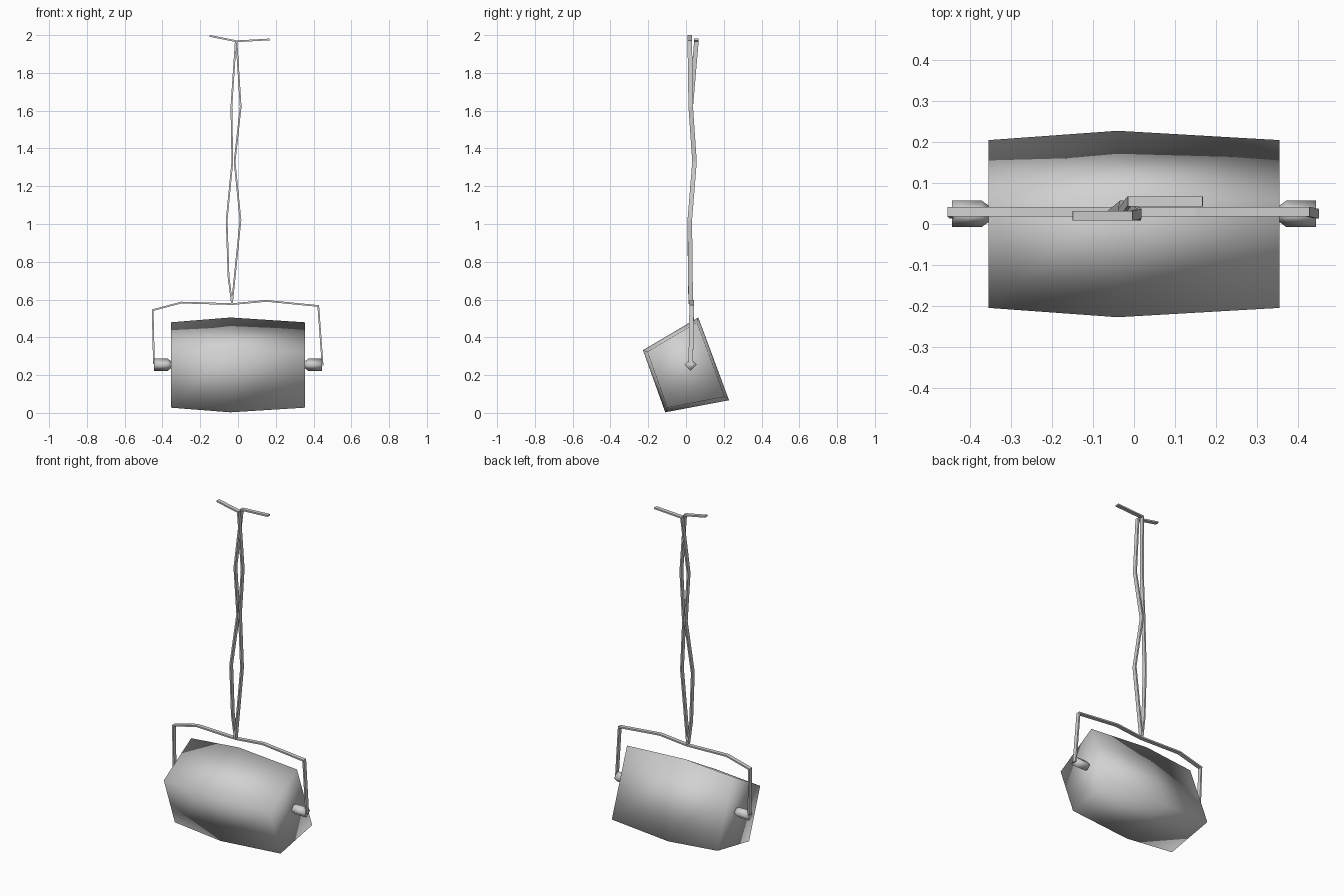
import bpy, bmesh
from mathutils import Vector

cube = bpy.data.objects.get("Cube")
if cube:
    bpy.data.objects.remove(cube, do_unlink=True)

grey = bpy.data.materials.new("plain_grey")
grey.use_nodes = True
grey.diffuse_color = (0.64, 0.64, 0.64, 1)
grey.node_tree.nodes["Principled BSDF"].inputs["Base Color"].default_value = (0.64, 0.64, 0.64, 1)


def loft(name, rings, smooth=True):
    """Skin a list of four-point rings and cap both ends."""
    bm = bmesh.new()
    loops = [[bm.verts.new(p) for p in ring] for ring in rings]
    for a, b in zip(loops, loops[1:]):
        for i in range(4):
            j = (i + 1) % 4
            bm.faces.new((a[i], a[j], b[j], b[i]))
    bm.faces.new(loops[0])
    bm.faces.new(loops[-1])
    bmesh.ops.recalc_face_normals(bm, faces=bm.faces)
    for f in bm.faces:
        f.smooth = smooth
    mesh = bpy.data.meshes.new(name)
    bm.to_mesh(mesh)
    bm.free()
    mesh.materials.append(grey)
    obj = bpy.data.objects.new(name, mesh)
    bpy.context.collection.objects.link(obj)
    return obj


def strap(name, path, width=0.024, thick=0.009):
    """Flat band along a path, wide in y and mitred at the bends."""
    pts = [Vector(p) for p in path]
    rings = []
    for i, p in enumerate(pts):
        before = (p - pts[max(i - 1, 0)]).normalized()
        after = (pts[min(i + 1, len(pts) - 1)] - p).normalized()
        along = before + after
        side = Vector((along.z, 0, -along.x)).normalized()
        seg = after if after.length else before
        mitre = max(side.dot(Vector((seg.z, 0, -seg.x))), 0.5)
        s = side * (thick / 2 / mitre)
        w = Vector((0, width / 2, 0))
        rings.append([p + s + w, p + s - w, p - s - w, p - s + w])
    return loft(name, rings, smooth=False)


# Tilted four-sided drum, widest near the middle
section = [(0.065, 0.505), (0.228, 0.067), (-0.11, 0.003), (-0.228, 0.332)]
rings = []
for x, s in ((-0.356, 0.9), (-0.04, 1), (0.356, 0.9)):
    rings.append([(x, y * s, 0.25 + (z - 0.25) * s) for y, z in section])
loft("drum", rings)

# Diamond-shaped axle knobs on both ends
for side, label in ((-1, "right"), (1, "left")):
    rings = []
    for x, r in ((0.35, 0.016), (0.372, 0.032), (0.445, 0.032)):
        rings.append([(side * x, 0.025 + r * dy, 0.255 + r * dz)
                      for dy, dz in ((1, 0), (0, 1), (-1, 0), (0, -1))])
    loft(label + "_axle_knob", rings)

# Bail handle hooked over both knobs
strap("bail_handle", [(-0.445, 0.025, 0.26), (-0.452, 0.03, 0.544), (-0.30, 0.03, 0.584),
                      (-0.03, 0.03, 0.576), (0.15, 0.03, 0.593), (0.425, 0.03, 0.566),
                      (0.448, 0.025, 0.25)])

# Two loosely twined hanging cords with splayed ends
strap("right_cord", [(-0.032, 0.025, 0.577), (-0.05, 0.022, 0.72), (-0.06, 0.02, 1.02),
                     (-0.03, 0.045, 1.33), (-0.035, 0.025, 1.62), (-0.012, 0.055, 1.967)])
strap("left_cord", [(-0.032, 0.025, 0.577), (0.013, 0.02, 1.02), (-0.018, 0.045, 1.33),
                    (0.014, 0.025, 1.62), (-0.008, 0.02, 1.967)])
strap("left_cord_end", [(-0.015, 0.055, 1.967), (0.168, 0.055, 1.977)])
strap("right_cord_end", [(-0.005, 0.02, 1.967), (-0.15, 0.02, 1.996)])
